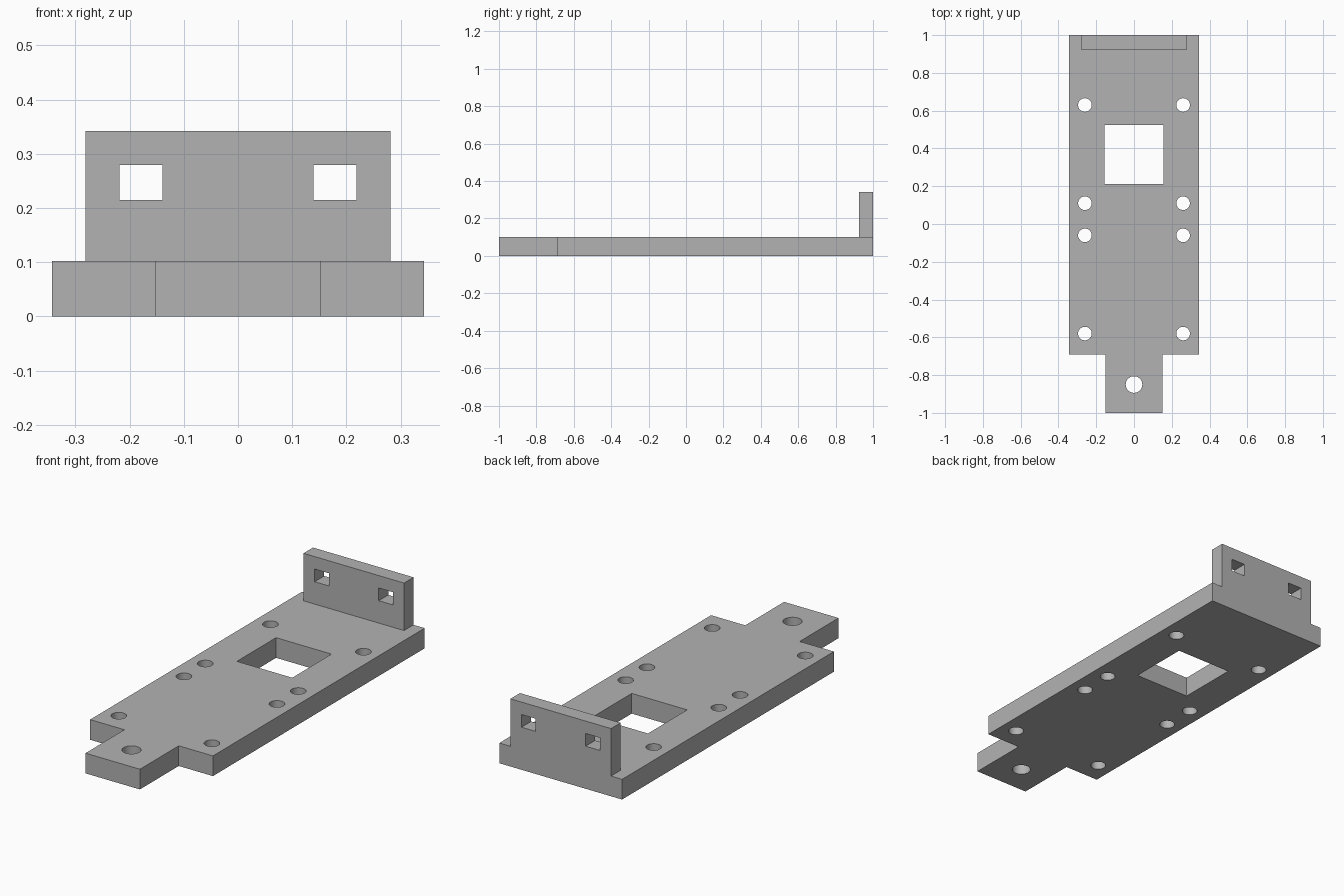
import bpy
import bmesh
from mathutils import Matrix, Vector

if "Cube" in bpy.data.objects:
    bpy.data.objects.remove(bpy.data.objects["Cube"], do_unlink=True)

PLATE_TOP = 0.102

grey = bpy.data.materials.new("plain_grey")
grey.use_nodes = True
colour = (0.45, 0.45, 0.45, 1)
grey.diffuse_color = colour
grey.node_tree.nodes["Principled BSDF"].inputs["Base Color"].default_value = colour


def add_box(bm, low, high):
    low, high = Vector(low), Vector(high)
    matrix = Matrix.Translation((low + high) / 2) @ Matrix.Diagonal((*(high - low), 1))
    bmesh.ops.create_cube(bm, size=1, matrix=matrix)


def add_pin(bm, x, y, radius):
    bmesh.ops.create_cone(bm, cap_ends=True, segments=32, radius1=radius, radius2=radius,
                          depth=1, matrix=Matrix.Translation((x, y, 0)))


def make_object(name, bm):
    mesh = bpy.data.meshes.new(name)
    bm.to_mesh(mesh)
    bm.free()
    mesh.materials.append(grey)
    obj = bpy.data.objects.new(name, mesh)
    bpy.context.collection.objects.link(obj)
    return obj


def cut(obj, cutter):
    """Apply a boolean difference and discard the cutter."""
    cutter.hide_render = True
    mod = obj.modifiers.new("openings", "BOOLEAN")
    mod.operation = "DIFFERENCE"
    mod.solver = "EXACT"
    mod.object = cutter
    bpy.ops.object.select_all(action="DESELECT")
    bpy.context.view_layer.objects.active = obj
    obj.select_set(True)
    bpy.ops.object.modifier_apply(modifier=mod.name)
    bpy.data.objects.remove(cutter, do_unlink=True)
    bpy.ops.object.shade_smooth_by_angle(angle=0.5)


# Base plate with a narrow front tongue, extruded from its outline
half = [(0.152, -1), (0.152, -0.69), (0.343, -0.69), (0.343, 1)]
outline = half + [(-x, y) for x, y in reversed(half)]
bm = bmesh.new()
face = bm.faces.new([bm.verts.new((x, y, 0)) for x, y in outline])
top = bmesh.ops.extrude_face_region(bm, geom=[face])["geom"]
bmesh.ops.translate(bm, vec=(0, 0, PLATE_TOP),
                    verts=[v for v in top if isinstance(v, bmesh.types.BMVert)])
bmesh.ops.recalc_face_normals(bm, faces=bm.faces)
base_plate = make_object("base_plate", bm)

# Square window, paired screw holes and tongue hole
bm = bmesh.new()
add_box(bm, (-0.155, 0.212, -0.5), (0.155, 0.525, 0.5))
for side in (-1, 1):
    for y in (0.63, 0.11, -0.06, -0.58):
        add_pin(bm, side * 0.26, y, 0.036)
add_pin(bm, 0, -0.85, 0.044)
cut(base_plate, make_object("plate_cutter", bm))

# Upright wall at the back with two rectangular slots
bm = bmesh.new()
add_box(bm, (-0.281, 0.924, PLATE_TOP), (0.281, 1, 0.342))
back_wall = make_object("back_wall", bm)
bm = bmesh.new()
for x in (-0.179, 0.179):
    add_box(bm, (x - 0.0395, 0.8, 0.215), (x + 0.0395, 1.1, 0.279))
cut(back_wall, make_object("wall_cutter", bm))
